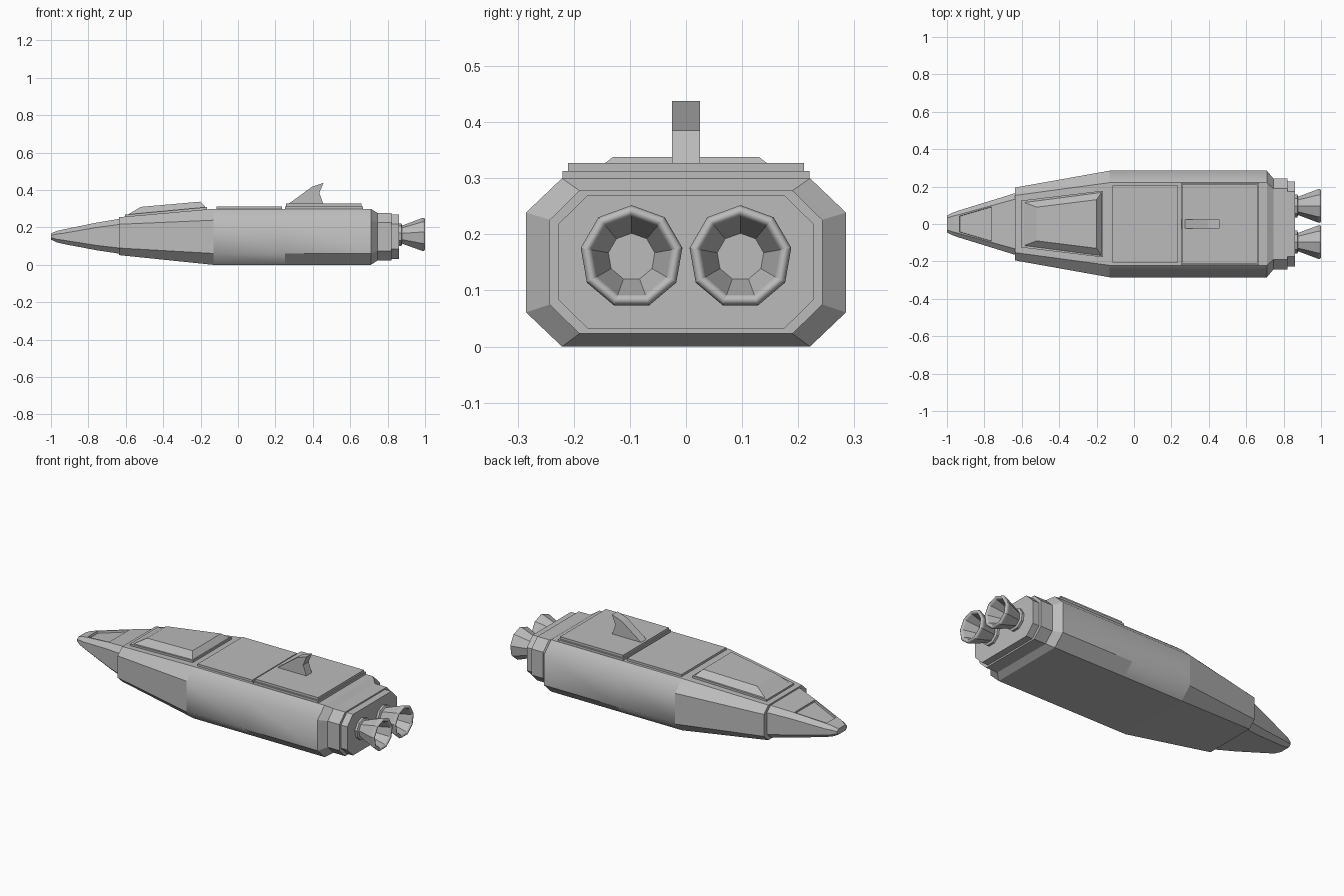
import bpy, bmesh, math
from mathutils import Vector

if "Cube" in bpy.data.objects:
    bpy.data.objects.remove(bpy.data.objects["Cube"], do_unlink=True)

GREY = bpy.data.materials.new("hull_grey")
GREY.use_nodes = True
GREY.diffuse_color = (0.5, 0.5, 0.5, 1)
GREY.node_tree.nodes["Principled BSDF"].inputs["Base Color"].default_value = (0.5, 0.5, 0.5, 1)


def finish(name, bm):
    bmesh.ops.recalc_face_normals(bm, faces=bm.faces)
    mesh = bpy.data.meshes.new(name)
    bm.to_mesh(mesh)
    bm.free()
    mesh.materials.append(GREY)
    obj = bpy.data.objects.new(name, mesh)
    bpy.context.collection.objects.link(obj)
    return obj


def loft(rings):
    """Skin a list of equal-length closed rings and cap both ends."""
    bm = bmesh.new()
    loops = [[bm.verts.new(p) for p in ring] for ring in rings]
    n = len(loops[0])
    for a, b in zip(loops, loops[1:]):
        for i in range(n):
            j = (i + 1) % n
            bm.faces.new((a[i], a[j], b[j], b[i]))
    bm.faces.new(loops[0])
    bm.faces.new(loops[-1])
    bmesh.ops.recalc_face_normals(bm, faces=bm.faces)
    return bm


def octagon(x, w, bottom, top, cy, cz):
    """Box section with chamfered corners."""
    lo, hi = bottom + cz, top - cz
    return [(x, w, lo), (x, w, hi), (x, w - cy, top), (x, cy - w, top),
            (x, -w, hi), (x, -w, lo), (x, cy - w, bottom), (x, w - cy, bottom)]


def plate(name, x0, x1, w0, w1, low, high, inset=0.0):
    """Four-sided block; low and high give z at the front and back ends."""
    def ring(z, d):
        return [(x0 + d, -w0 + d, z[0]), (x1 - d, -w1 + d, z[1]),
                (x1 - d, w1 - d, z[1]), (x0 + d, w0 - d, z[0])]
    return finish(name, loft([ring(low, 0), ring(high, inset)]))


# Main hull: tapered front, long middle, bevelled tail
bm = loft([octagon(*s) for s in (
    (-0.635, 0.195, 0.052, 0.255, 0.042, 0.038),
    (-0.13, 0.285, 0, 0.3, 0.064, 0.061),
    (0.25, 0.285, 0, 0.3, 0.064, 0.061),
    (0.71, 0.285, 0, 0.3, 0.064, 0.061),
    (0.745, 0.243, 0.023, 0.278, 0.053, 0.052))])
for f in bm.faces:
    c = f.calc_center_median()
    side = abs(f.normal.z) < 0.9 and abs(f.normal.x) < 0.1
    rear_lower = c.x > 0.25 and f.normal.z < -0.3
    f.smooth = side and not rear_lower
finish("main_hull", bm)

# Nose with a sunken window on top
bm = loft([octagon(*s) for s in (
    (-1.0, 0.045, 0.135, 0.168, 0.014, 0.011),
    (-0.97, 0.06, 0.121, 0.181, 0.018, 0.016),
    (-0.94, 0.071, 0.113, 0.188, 0.022, 0.02),
    (-0.755, 0.128, 0.078, 0.226, 0.028, 0.026),
    (-0.635, 0.165, 0.06, 0.246, 0.032, 0.03))])
window = min(bm.faces, key=lambda f: (
    f.calc_center_median() - Vector((-0.85, 0, 0.207))).length)
bmesh.ops.inset_region(bm, faces=[window], thickness=0.01)
bmesh.ops.inset_region(bm, faces=[window], thickness=0.001, depth=-0.012)
finish("nose", bm)

# Stepped engine block
for name, x0, x1, w, bottom, top in (
        ("engine_block", 0.74, 0.82, 0.243, 0.023, 0.278),
        ("engine_bulkhead", 0.815, 0.86, 0.228, 0.032, 0.27)):
    finish(name, loft([octagon(x, w, bottom, top, 0.053, 0.052) for x in (x0, x1)]))

# Roof panels
plate("middle_roof_panel", -0.115, 0.235, 0.205, 0.205, (0.29, 0.29), (0.313, 0.313))
plate("rear_roof_panel_base", 0.25, 0.667, 0.22, 0.22, (0.29, 0.29), (0.313, 0.313))
plate("rear_roof_panel", 0.257, 0.66, 0.21, 0.21, (0.31, 0.31), (0.327, 0.327))

# Raised cabin on a thin plate
plate("cabin_base", -0.605, -0.165, 0.125, 0.178, (0.24, 0.28), (0.268, 0.309))
cabin = [[(-0.6, y0, 0.262), (-0.17, y1, 0.305), (-0.17, -y1, 0.305), (-0.6, -y0, 0.262)]
         for y0, y1 in ((0.12, 0.173),)]
cabin.append([(-0.52, 0.09, 0.31), (-0.2, 0.13, 0.338), (-0.2, -0.13, 0.338), (-0.52, -0.09, 0.31)])
finish("cabin", loft(cabin))

# Swept tail fin
fin = ((0.255, 0.315), (0.395, 0.417), (0.457, 0.438), (0.435, 0.385), (0.46, 0.315))
finish("tail_fin", loft([[(x, y, z) for x, z in fin] for y in (-0.025, 0.025)]))

# Twin nine-sided engine bells with rounded rims and hollow throats
bell = ((0.855, 0.062), (0.873, 0.062), (0.878, 0.05), (0.978, 0.088), (0.99, 0.092),
        (0.998, 0.088), (1.0, 0.082), (0.998, 0.076), (0.99, 0.072), (0.9, 0.042))
for name, cy in (("left_engine_bell", 0.097), ("right_engine_bell", -0.097)):
    rings = []
    for x, r in bell:
        angles = [math.tau * i / 9 for i in range(9)]
        rings.append([(x, cy + r * math.sin(a), 0.16 + r * math.cos(a)) for a in angles])
    bm = loft(rings)
    for f in bm.faces:
        f.smooth = f.calc_center_median().x > 0.98
    for e in bm.edges:
        a, b = e.verts
        if abs(a.co.x - b.co.x) > 0.001:
            e.smooth = False
    finish(name, bm)
